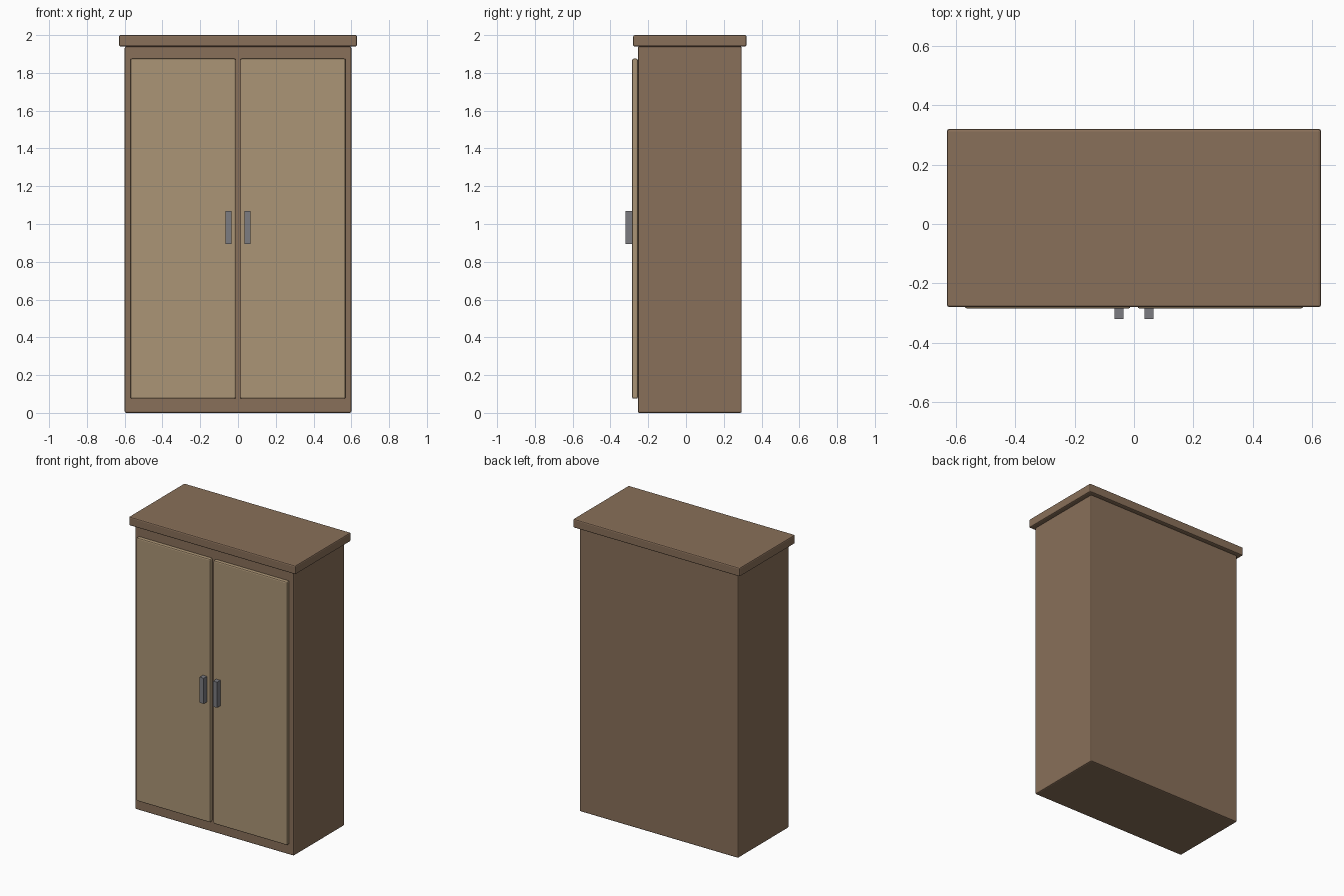
import bpy

if "Cube" in bpy.data.objects:
    bpy.data.objects.remove(bpy.data.objects["Cube"])


def material(name, rgb):
    m = bpy.data.materials.new(name)
    m.diffuse_color = (*rgb, 1)
    m.use_nodes = True
    m.node_tree.nodes["Principled BSDF"].inputs["Base Color"].default_value = m.diffuse_color
    return m


def box(name, lo, hi, mat, bevel=0.0):
    """Box between two corners, with optional softened edges."""
    bpy.ops.mesh.primitive_cube_add(size=1, location=[(a + b) / 2 for a, b in zip(lo, hi)])
    ob = bpy.context.object
    ob.name = name
    ob.scale = [b - a for a, b in zip(lo, hi)]
    bpy.ops.object.transform_apply(location=False, rotation=False, scale=True)
    ob.data.materials.append(mat)
    if bevel:
        mod = ob.modifiers.new("soft_edges", 'BEVEL')
        mod.width = bevel
        mod.segments = 2
    return ob


frame_wood = material("frame_wood", (0.25, 0.16, 0.10))
door_wood = material("door_wood", (0.41, 0.30, 0.18))
metal = material("handle_metal", (0.20, 0.20, 0.22))

# Carcass and overhanging top board
box("cabinet_body", (-0.6, -0.255, 0), (0.6, 0.295, 1.94), frame_wood, 0.008)
box("top_board", (-0.63, -0.28, 1.94), (0.63, 0.32, 2.0), frame_wood, 0.008)

# Mirrored doors with their handles
for side, s in (("left", -1), ("right", 1)):
    x0, x1 = sorted((s * 0.012, s * 0.57))
    box(side + "_door", (x0, -0.285, 0.075), (x1, -0.255, 1.875), door_wood, 0.008)
    x0, x1 = sorted((s * 0.035, s * 0.066))
    box(side + "_handle", (x0, -0.32, 0.895), (x1, -0.285, 1.07), metal)
